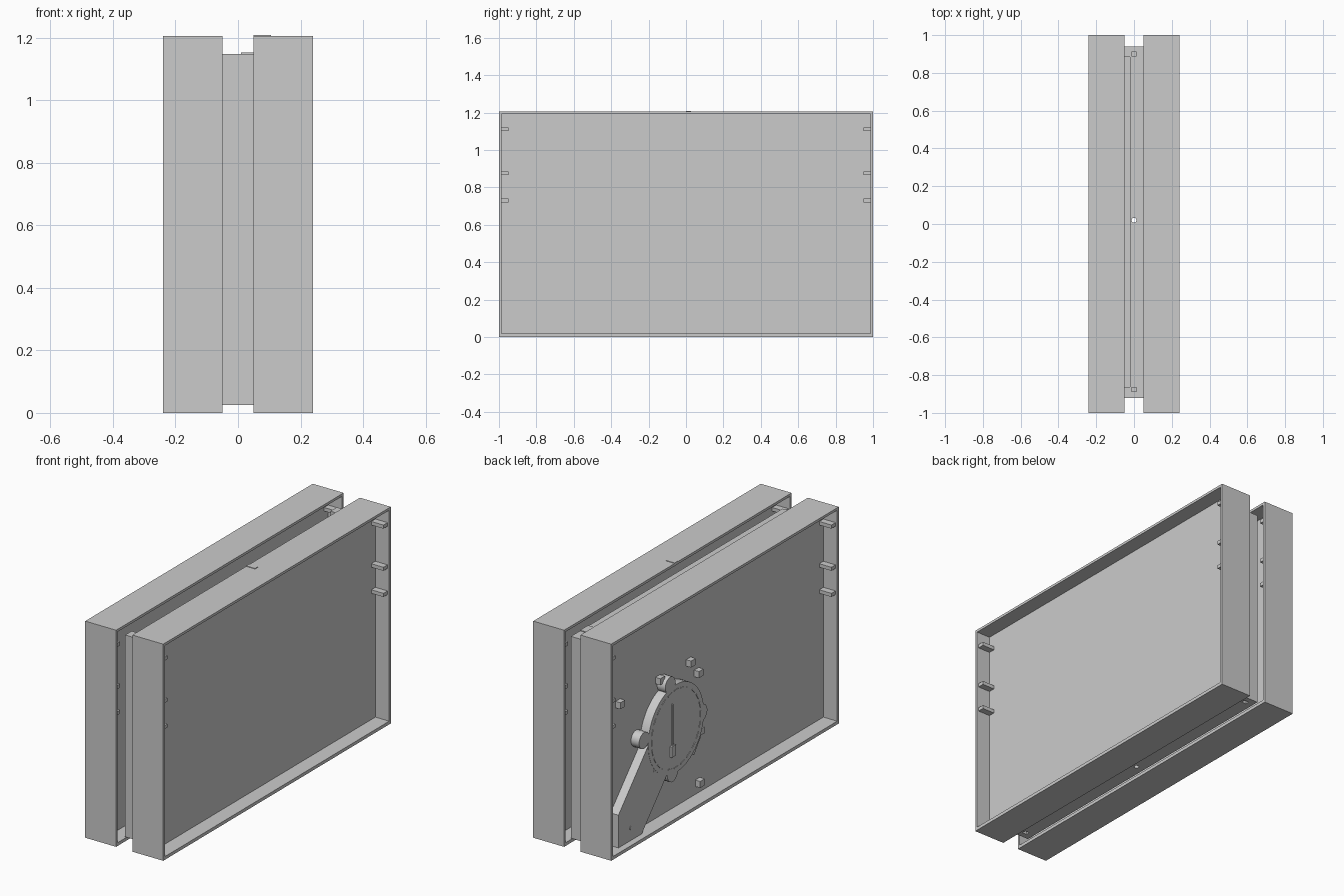
import bpy, bmesh, math
from mathutils import Matrix

cube = bpy.data.objects.get("Cube")
if cube:
    bpy.data.objects.remove(cube, do_unlink=True)

grey = bpy.data.materials.new("plain_grey")
grey.use_nodes = True
GREY = (0.6, 0.6, 0.6, 1)
grey.diffuse_color = GREY
grey.node_tree.nodes["Principled BSDF"].inputs["Base Color"].default_value = GREY


def finish(name, bm):
    bmesh.ops.recalc_face_normals(bm, faces=bm.faces)
    mesh = bpy.data.meshes.new(name)
    bm.to_mesh(mesh)
    bm.free()
    mesh.materials.append(grey)
    ob = bpy.data.objects.new(name, mesh)
    bpy.context.collection.objects.link(ob)
    return ob


def add_box(bm, x, y, z):
    """Add a box given its (min, max) range on each axis."""
    size = [r[1] - r[0] for r in (x, y, z)]
    mid = [(r[1] + r[0]) / 2 for r in (x, y, z)]
    bmesh.ops.create_cube(bm, size=1, matrix=Matrix.Translation(mid) @ Matrix.Diagonal((*size, 1)))


def box(name, x, y, z):
    bm = bmesh.new()
    add_box(bm, x, y, z)
    return finish(name, bm)


def prism(name, points, x0, x1):
    """Extrude a (y, z) outline along x."""
    bm = bmesh.new()
    face = bm.faces.new([bm.verts.new((x0, y, z)) for y, z in points])
    ext = bmesh.ops.extrude_face_region(bm, geom=[face])
    verts = [v for v in ext["geom"] if isinstance(v, bmesh.types.BMVert)]
    bmesh.ops.translate(bm, verts=verts, vec=(x1 - x0, 0, 0))
    return finish(name, bm)


def disc(name, y, z, r, x0, x1, sides=48):
    pts = [(y + r * math.cos(a), z + r * math.sin(a))
           for a in (2 * math.pi * i / sides for i in range(sides))]
    ob = prism(name, pts, x0, x1)
    bpy.ops.object.select_all(action="DESELECT")
    bpy.context.view_layer.objects.active = ob
    ob.select_set(True)
    bpy.ops.object.shade_smooth_by_angle()
    return ob


def frame(name, x, y, z, wall, floor):
    """Rectangular ring open along x."""
    bm = bmesh.new()
    outer = [(y[0], z[0]), (y[1], z[0]), (y[1], z[1]), (y[0], z[1])]
    inner = [(y[0] + wall, z[0] + floor), (y[1] - wall, z[0] + floor),
             (y[1] - wall, z[1] - wall), (y[0] + wall, z[1] - wall)]
    rings = [[bm.verts.new((px, *p)) for p in loop]
             for loop, px in ((outer, x[0]), (outer, x[1]), (inner, x[1]), (inner, x[0]))]
    for a, b in zip(rings, rings[1:] + rings[:1]):
        for i in range(4):
            j = (i + 1) % 4
            bm.faces.new((a[i], a[j], b[j], b[i]))
    return finish(name, bm)


# Two shallow trays, each a frame with a panel half way through
HEIGHT, WALL, FLOOR = 1.205, 0.014, 0.018
for side, cx in (("left", 0.145), ("right", -0.145)):
    frame(side + "_tray_frame", (cx - 0.095, cx + 0.095), (-1, 1), (0, HEIGHT), WALL, FLOOR)
    box(side + "_tray_panel", (cx - 0.01, cx + 0.01),
        (-1 + WALL / 2, 1 - WALL / 2), (FLOOR / 2, HEIGHT - WALL / 2))
    # Support tabs on the end walls, on both faces of the panel
    bm = bmesh.new()
    for end in (-1, 1):
        for z in (0.73, 0.875, 1.11):
            y = sorted((end * 0.99, end * 0.95))
            for face in (-1, 1):
                x = sorted((cx + face * 0.01, cx + face * 0.085))
                add_box(bm, x, y, (z - 0.01, z + 0.01))
    finish(side + "_tray_tabs", bm)

# Tiny marker on the top of the left tray
box("top_marker", (0.05, 0.105), (0.0, 0.028), (HEIGHT - 0.002, HEIGHT + 0.003))

# Spacer frame between the trays, with screw holes
bm = bmesh.new()
add_box(bm, (-0.05, 0.05), (-0.92, 0.94), (0.025, 0.05))
spacer_base = finish("spacer_base", bm)
spacer_ends = [box("spacer_front", (-0.05, 0.05), (-0.92, -0.863), (0.05, 1.148)),
               box("spacer_back", (-0.05, 0.05), (0.883, 0.94), (0.05, 1.148))]
spacer_top = box("spacer_top", (-0.02, 0.05), (-0.863, 0.883), (1.123, 1.148))
box("spacer_block", (0.01, 0.05), (0.79, 0.86), (1.148, 1.152))

bm = bmesh.new()
for y in (-0.877, 0.9):
    for z in (0.025, 1.148):
        add_box(bm, (-0.014, 0.014), (y - 0.011, y + 0.011), (z - 0.02, z + 0.02))
for z in (0.03, 1.135):
    bmesh.ops.create_cone(bm, cap_ends=True, segments=16, radius1=0.013, radius2=0.013,
                          depth=0.1, matrix=Matrix.Translation((0, 0.02, z)))
cutter = finish("hole_cutter", bm)
cutter.hide_render = True
cutter.hide_viewport = True
for ob in [spacer_base, spacer_top] + spacer_ends:
    mod = ob.modifiers.new("holes", "BOOLEAN")
    mod.operation = "DIFFERENCE"
    mod.object = cutter

# Dial housing on the outer face of the right tray panel
PANEL, FRONT = -0.155, -0.205
CY, CZ, R = 0.38, 0.49, 0.245
disc("dial_housing", CY, CZ, R, PANEL, FRONT)
for i, (y, z) in enumerate(((0.66, 0.53), (0.43, 0.75), (0.15, 0.49), (0.41, 0.25))):
    disc(f"housing_lug_{i + 1}", y, z, 0.045, PANEL, FRONT, 24)

# Arm from the housing down to the tray corner
prism("housing_arm", [(0.885, 0.018), (0.885, 0.2), (0.62, 0.49), (0.42, 0.45),
                      (0.46, 0.26), (0.68, 0.018)], PANEL, FRONT + 0.001)
for y, z in ((0.78, 0.09), (0.57, 0.33)):
    disc("arm_screw", y, z, 0.01, FRONT, FRONT - 0.002, 12)

# Ring of marks and the pointer on the dial
bm = bmesh.new()
for i in range(24):
    turn = Matrix.Translation((FRONT - 0.001, CY, CZ)) @ Matrix.Rotation(i * math.pi / 12, 4, "X")
    size = Matrix.Translation((0, 0, 0.215)) @ Matrix.Diagonal((0.004, 0.035, 0.006, 1))
    bmesh.ops.create_cube(bm, size=1, matrix=turn @ size)
finish("dial_marks", bm)
box("pointer", (FRONT - 0.006, FRONT), (0.412, 0.42), (0.37, 0.64))
box("pointer_base", (FRONT - 0.012, FRONT), (0.398, 0.434), (0.35, 0.41))

# Small clips around the housing
for y, z in ((0.2, 0.78), (0.13, 0.695), (0.47, 0.785), (0.82, 0.785), (0.12, 0.37), (0.12, 0.08)):
    box("panel_clip", (PANEL - 0.03, PANEL), (y - 0.02, y + 0.02), (z - 0.018, z + 0.018))
prism("sensor_block", [(0.26, 0.31), (0.2, 0.27), (0.14, 0.35), (0.2, 0.39)], PANEL, PANEL - 0.035)
